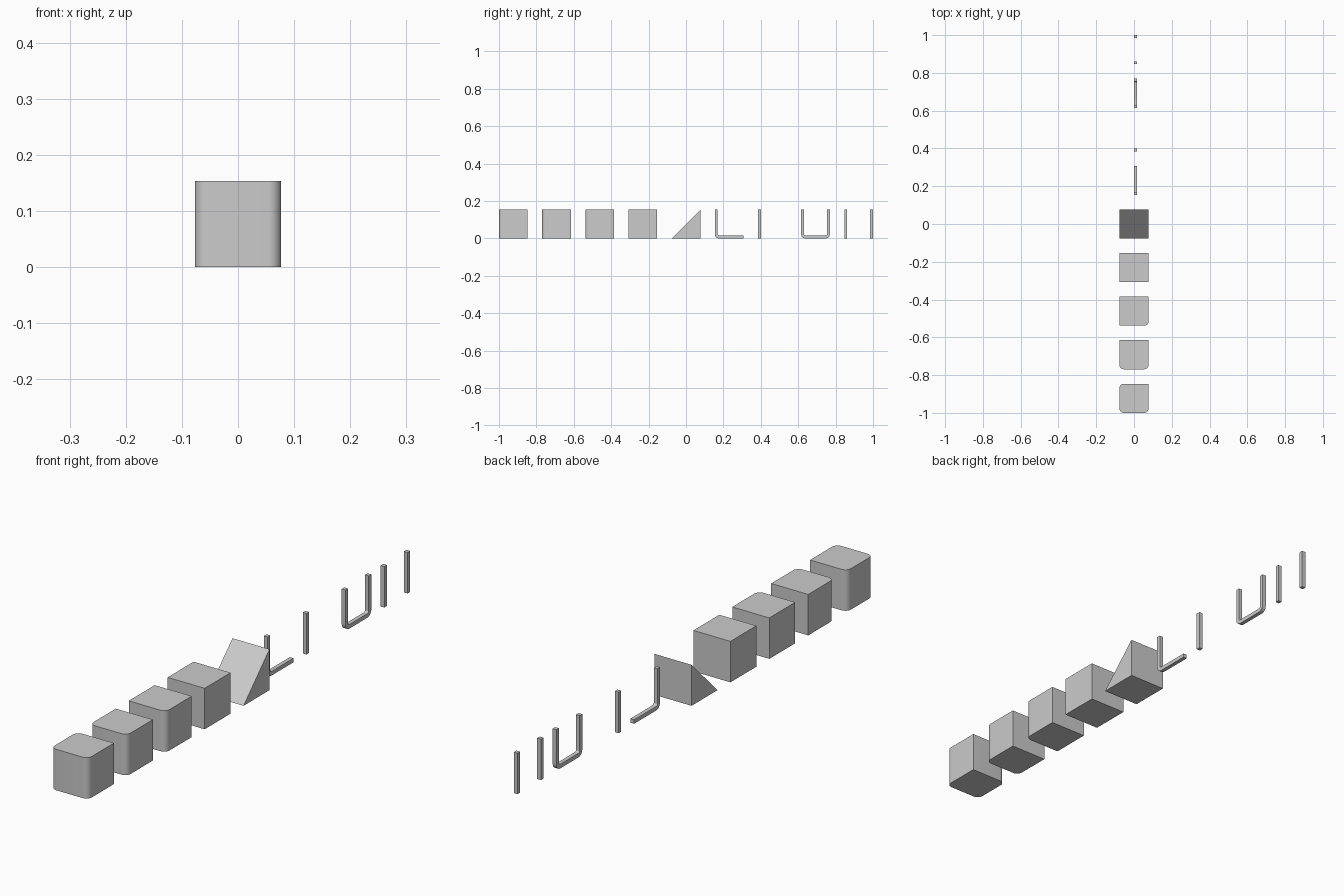
import bpy, bmesh, math
from mathutils import Vector

if "Cube" in bpy.data.objects:
    bpy.data.objects.remove(bpy.data.objects["Cube"])

U = 2 / 13            # cell size
PITCH = 1.5 * U       # spacing between tiles
T = 0.1 * U           # post thickness
R = 0.15 * U          # corner radius
H = U / 2


def tile_y(i):
    return -1 + H + PITCH * i


def outline(corners, seg=8):
    """Right-angled outline; each corner is (u, v, radius)."""
    pts, n = [], len(corners)
    for i, (u, v, r) in enumerate(corners):
        p = Vector((u, v))
        if r == 0:
            pts.append(p)
            continue
        a = (Vector(corners[i - 1][:2]) - p).normalized() * r
        b = (Vector(corners[(i + 1) % n][:2]) - p).normalized() * r
        for k in range(seg + 1):
            t = math.pi / 2 * k / seg
            pts.append(p + a * (1 - math.sin(t)) + b * (1 - math.cos(t)))
    return pts


def prism(name, corners, y, start, depth, axis):
    """Extrude an outline along z (u=x, v=y) or along x (u=y, v=z)."""
    bm = bmesh.new()
    pts = outline(corners)
    if axis == 'z':
        verts = [bm.verts.new((p.x, p.y, start)) for p in pts]
        move = (0, 0, depth)
    else:
        verts = [bm.verts.new((start, p.x, p.y)) for p in pts]
        move = (depth, 0, 0)
    face = bm.faces.new(verts)
    ext = bmesh.ops.extrude_face_region(bm, geom=[face], use_keep_orig=True)
    bmesh.ops.translate(bm, vec=move,
                        verts=[g for g in ext['geom'] if isinstance(g, bmesh.types.BMVert)])
    bmesh.ops.recalc_face_normals(bm, faces=bm.faces)
    me = bpy.data.meshes.new(name)
    bm.to_mesh(me)
    bm.free()
    ob = bpy.data.objects.new(name, me)
    bpy.context.collection.objects.link(ob)
    ob.location.y = y
    bpy.ops.object.select_all(action='DESELECT')
    ob.select_set(True)
    bpy.context.view_layer.objects.active = ob
    bpy.ops.object.shade_smooth_by_angle(angle=math.radians(30))
    return ob


# Cube blocks with 3, 2, 1 and 0 rounded vertical edges
blocks = [("block_three_round", "FL FR BL"), ("block_two_round", "FL FR"),
          ("block_one_round", "FR"), ("block_square", "")]
for i, (name, rounded) in enumerate(blocks):
    cs = [(sx * H, sy * H, R if key in rounded.split() else 0)
          for key, sx, sy in (("FL", -1, -1), ("FR", 1, -1), ("BR", 1, 1), ("BL", -1, 1))]
    prism(name, cs, tile_y(i), 0, U, 'z')

# Ramp wedge, rising toward the back
prism("wedge", [(-H, 0, 0), (H, 0, 0), (H, U, 0)], tile_y(4), -H, U, 'x')

# L-shaped bar
prism("l_bar", [(-H, U, 0), (-H, 0, R), (H, 0, 0), (H, T, 0),
                (-H + T, T, R - T), (-H + T, U, 0)], tile_y(5), 0, T, 'x')

# U-shaped bar
prism("u_bar", [(-H, U, 0), (-H, 0, R), (H, 0, R), (H, U, 0), (H - T, U, 0),
                (H - T, T, R - T), (-H + T, T, R - T), (-H + T, U, 0)], tile_y(7), 0, T, 'x')

# Single post and pair of posts
for name, i, v in (("single_post", 6, -H), ("pair_post_front", 8, -H), ("pair_post_back", 8, H - T)):
    prism(name, [(v, 0, 0), (v + T, 0, 0), (v + T, U, 0), (v, U, 0)], tile_y(i), 0, T, 'x')
